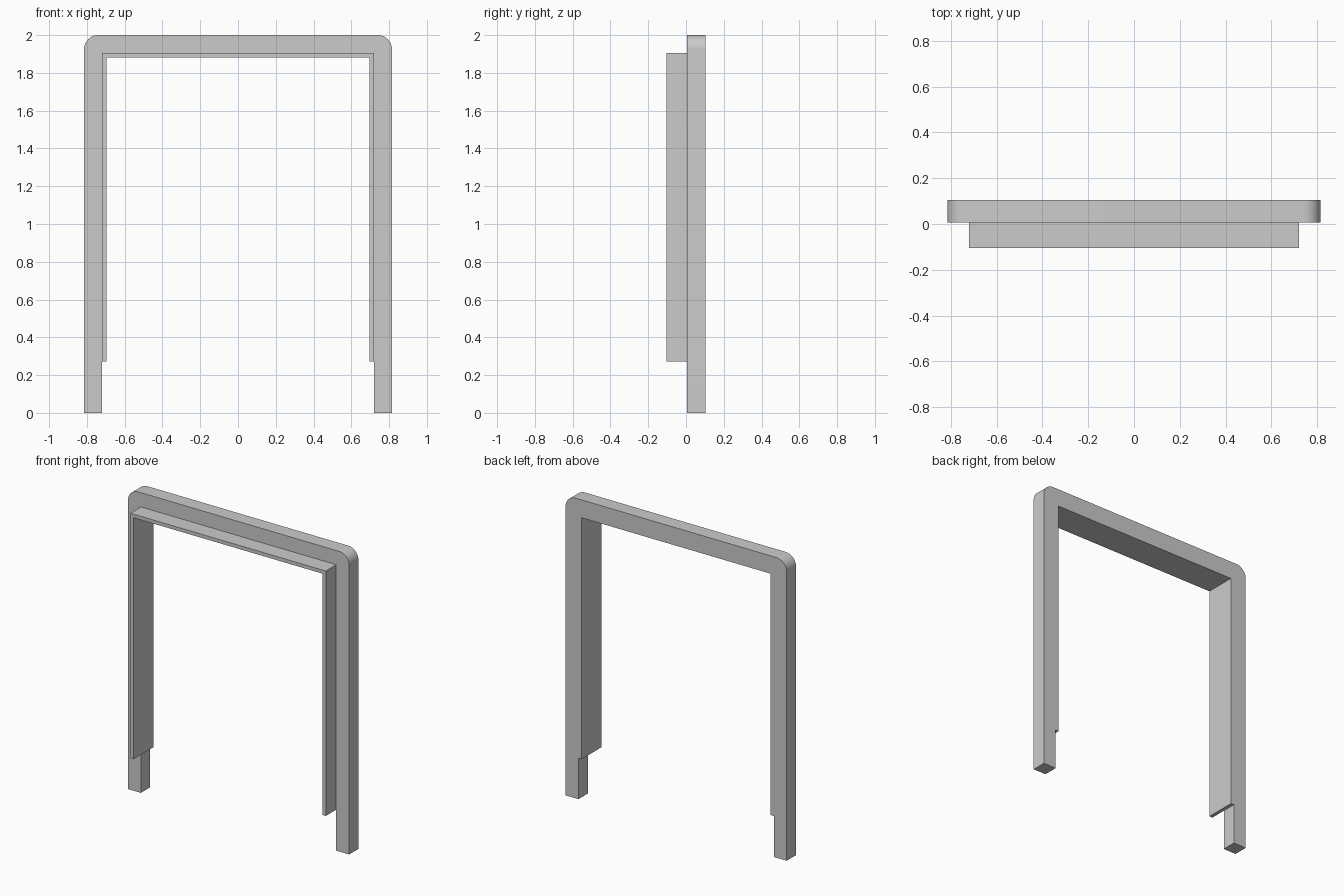
import bpy, bmesh
from math import sin, cos, pi

cube = bpy.data.objects.get("Cube")
if cube:
    bpy.data.objects.remove(cube, do_unlink=True)

grey = bpy.data.materials.new("plain_grey")
grey.use_nodes = True
grey.diffuse_color = (0.6, 0.6, 0.6, 1)
grey.node_tree.nodes["Principled BSDF"].inputs["Base Color"].default_value = (0.6, 0.6, 0.6, 1)

FRONT, STEP, BACK = -0.104, 0.006, 0.104


def arch(name, outer, inner, bottom, top, under, y0, y1, radius=0, steps=12):
    """Upside-down U in the xz plane, extruded from y0 to y1."""
    right = [(inner, under), (inner, bottom), (outer, bottom)]
    if radius:
        right += [(outer - radius + radius * cos(a), top - radius + radius * sin(a))
                  for a in (pi / 2 * i / steps for i in range(steps + 1))]
    else:
        right.append((outer, top))
    outline = right + [(-x, z) for x, z in reversed(right)]
    bm = bmesh.new()
    face = bm.faces.new([bm.verts.new((x, y0, z)) for x, z in outline])
    grown = bmesh.ops.extrude_face_region(bm, geom=[face], use_keep_orig=True)["geom"]
    moved = [v for v in grown if isinstance(v, bmesh.types.BMVert)]
    bmesh.ops.translate(bm, verts=moved, vec=(0, y1 - y0, 0))
    bmesh.ops.recalc_face_normals(bm, faces=bm.faces)
    mesh = bpy.data.meshes.new(name)
    bm.to_mesh(mesh)
    bm.free()
    mesh.materials.append(grey)
    obj = bpy.data.objects.new(name, mesh)
    bpy.context.collection.objects.link(obj)
    return obj


# Rounded outer frame and the thin lining that projects in front of it
frame = arch("door_frame", 0.815, 0.72, 0, 2, 1.905, STEP, BACK, radius=0.075)
lining = arch("lining", 0.72, 0.696, 0.273, 1.905, 1.881, FRONT, BACK)

# Join both into one solid
join = frame.modifiers.new("join_lining", 'BOOLEAN')
join.operation = 'UNION'
join.solver = 'EXACT'
join.object = lining
bpy.context.view_layer.objects.active = frame
frame.select_set(True)
bpy.ops.object.modifier_apply(modifier=join.name)
bpy.data.objects.remove(lining, do_unlink=True)

# Merge the coplanar faces left at the seam
bm = bmesh.new()
bm.from_mesh(frame.data)
bmesh.ops.dissolve_limit(bm, angle_limit=0.01, verts=bm.verts, edges=bm.edges)
bm.to_mesh(frame.data)
bm.free()

bpy.ops.object.shade_smooth_by_angle(angle=pi / 6)
